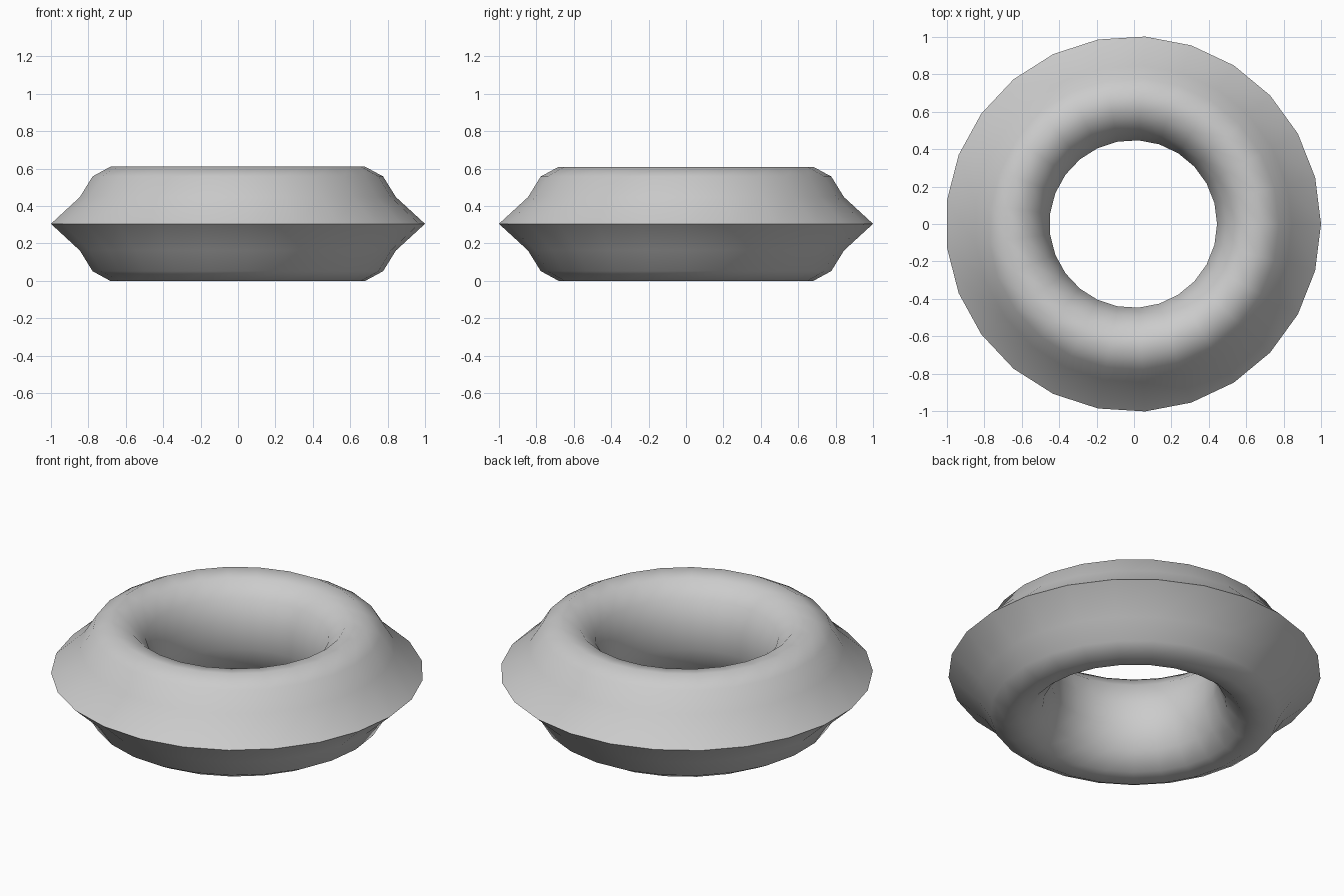
import bpy
import math

if "Cube" in bpy.data.objects:
    bpy.data.objects.remove(bpy.data.objects["Cube"])

MAJOR, MINOR = 0.656, 0.215      # ring centre line and tube half width
HALF_HEIGHT = 0.305
RIM = 1.002                      # radius of the sharp outer rim
SIDES, TUBE_SIDES = 25, 13

# Ring body
bpy.ops.mesh.primitive_torus_add(
    major_segments=SIDES, minor_segments=TUBE_SIDES,
    major_radius=MAJOR, minor_radius=MINOR)
ring = bpy.context.object
ring.name = "ring"

# Stretch the tube upwards, pull its outermost loop into a rim, stand on z = 0
top = max(v.co.z for v in ring.data.vertices)
for v in ring.data.vertices:
    r = math.hypot(v.co.x, v.co.y)
    if r > MAJOR + MINOR * 0.97:
        v.co.x *= RIM / r
        v.co.y *= RIM / r
    v.co.z = v.co.z * HALF_HEIGHT / top + HALF_HEIGHT
    v.co.x -= 0.004
ring.data.update()

# Smooth body with a crisp rim
bpy.ops.object.shade_smooth_by_angle(angle=math.radians(60))
